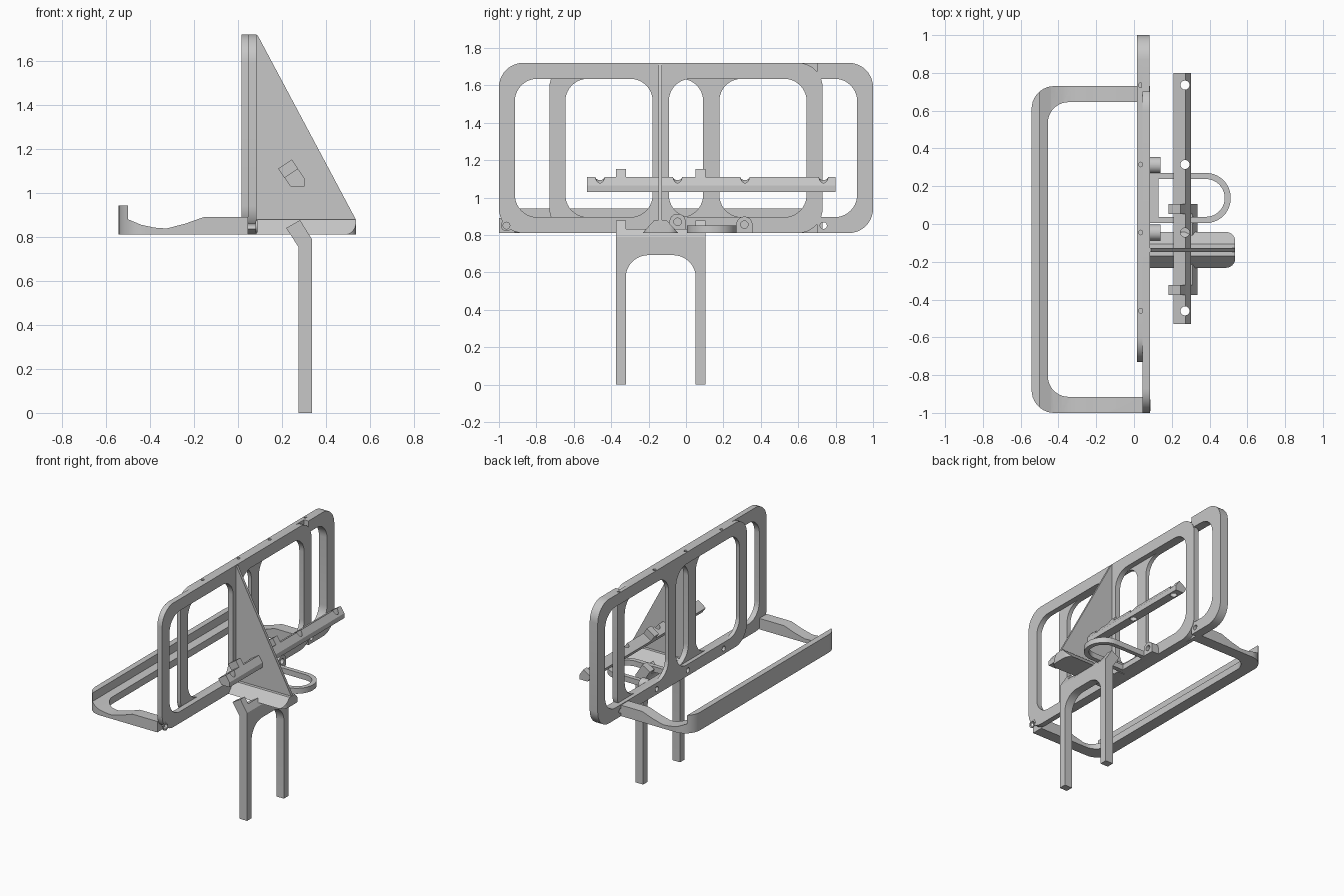
import bpy, bmesh, math
from mathutils import Vector

cube = bpy.data.objects.get("Cube")
if cube:
    bpy.data.objects.remove(cube, do_unlink=True)

COLOUR = (0.57, 0.57, 0.57, 1)
grey = bpy.data.materials.new("plain grey")
grey.use_nodes = True
grey.diffuse_color = COLOUR
grey.node_tree.nodes["Principled BSDF"].inputs["Base Color"].default_value = COLOUR


def fillet(corners, steps=10):
    """Outline from (a, b, radius) corners, each rounded by its radius."""
    out = []
    for i, (a, b, r) in enumerate(corners):
        p = Vector((a, b, 0))
        if r == 0:
            out.append((a, b))
            continue
        d1 = (Vector((*corners[i - 1][:2], 0)) - p).normalized()
        d2 = (Vector((*corners[(i + 1) % len(corners)][:2], 0)) - p).normalized()
        half = d1.angle(d2) / 2
        centre = p + (d1 + d2).normalized() * r / math.sin(half)
        reach = r / math.tan(half)
        v1 = (p + d1 * reach - centre).normalized()
        v2 = (p + d2 * reach - centre).normalized()
        for k in range(steps + 1):
            q = centre + v1.slerp(v2, k / steps).normalized() * r
            out.append((q.x, q.y))
    return out


def rect(a0, a1, b0, b1, r):
    return fillet([(a0, b0, r), (a1, b0, r), (a1, b1, r), (a0, b1, r)])


def prism(name, outline, axis, lo, hi):
    """Extrude an outline along X (y,z), Y (x,z) or Z (x,y)."""
    place = {"X": lambda a, b, c: (c, a, b),
             "Y": lambda a, b, c: (a, c, b),
             "Z": lambda a, b, c: (a, b, c)}[axis]
    bm = bmesh.new()
    low = [bm.verts.new(place(a, b, lo)) for a, b in outline]
    high = [bm.verts.new(place(a, b, hi)) for a, b in outline]
    bm.faces.new(low)
    bm.faces.new(high)
    n = len(outline)
    for i in range(n):
        j = (i + 1) % n
        bm.faces.new((low[i], low[j], high[j], high[i]))
    bmesh.ops.recalc_face_normals(bm, faces=bm.faces)
    mesh = bpy.data.meshes.new(name)
    bm.to_mesh(mesh)
    bm.free()
    mesh.materials.append(grey)
    ob = bpy.data.objects.new(name, mesh)
    bpy.context.collection.objects.link(ob)
    return ob


def circle(a, b, r, n=24):
    return [(a + r * math.cos(2 * math.pi * i / n), b + r * math.sin(2 * math.pi * i / n)) for i in range(n)]


def select(ob):
    bpy.ops.object.select_all(action="DESELECT")
    ob.select_set(True)
    bpy.context.view_layer.objects.active = ob


def combine(ob, tool, operation="DIFFERENCE"):
    select(ob)
    mod = ob.modifiers.new("shape", "BOOLEAN")
    mod.operation, mod.object, mod.solver = operation, tool, "EXACT"
    bpy.ops.object.modifier_apply(modifier=mod.name)
    bpy.data.objects.remove(tool, do_unlink=True)


BOTTOM, TOP = 0.81, 1.72
BOLTS = (0.735, 0.315, -0.045, -0.46)


# Two overlapping frames, each with two rounded windows
def frame(name, y0, y1, x0, x1, holes):
    ob = prism(name, rect(y0, y1, BOTTOM, TOP, 0.13), "X", x0, x1)
    mid = (y0 + y1) / 2
    for a, b in ((y0 + 0.085, mid - 0.043), (mid + 0.043, y1 - 0.085)):
        combine(ob, prism("cutter", rect(a, b, 0.895, 1.635, 0.12), "X", -0.5, 0.5))
    for y in holes:
        combine(ob, prism("cutter", circle(y, 0.85, 0.018), "X", -0.5, 0.5))
    return ob


rear_frame = frame("rear_frame", -0.73, 1, 0.016, 0.0455, BOLTS)
frame("front_frame", -1, 0.73, 0.0455, 0.085, BOLTS[:3] + (-0.96,))
for y in BOLTS:
    combine(rear_frame, prism("cutter", circle(0.036, y, 0.012), "Z", 1.66, 1.8))

# Thick outer end of the rear frame
end = prism("rear_frame_end", fillet([(0.7, BOTTOM, 0), (1, BOTTOM, 0.13), (1, TOP, 0.13), (0.7, TOP, 0)]),
            "X", 0.04, 0.081)
combine(end, prism("cutter", fillet([(0.6, 0.895, 0), (0.915, 0.895, 0.12), (0.915, 1.635, 0.12), (0.6, 1.635, 0)]),
                   "X", -0.5, 0.5))
combine(end, prism("cutter", circle(0.735, 0.85, 0.018), "X", -0.5, 0.5))

# Tray rim: side profile trimmed to a rounded U in plan
tray = prism("tray_rim", [(0.0455, BOTTOM), (0.0455, 0.89), (-0.155, 0.89), (-0.24, 0.86), (-0.325, 0.838),
                          (-0.38, 0.842), (-0.44, 0.855), (-0.5, 0.88), (-0.5, 0.942), (-0.542, 0.942),
                          (-0.542, BOTTOM)], "Y", -1, 0.73)
combine(tray, prism("cutter", fillet([(-0.542, -1, 0.12), (0.2, -1, 0), (0.2, 0.73, 0), (-0.542, 0.73, 0.12)]),
                    "Z", 0.7, 1.1), "INTERSECT")
combine(tray, prism("cutter", fillet([(-0.456, -0.915, 0.11), (0.2, -0.915, 0), (0.2, 0.645, 0),
                                      (-0.456, 0.645, 0.11)]), "Z", 0.7, 1.1))

# Triangular gusset on a chamfered foot
prism("gusset", [(0.085, 0.85), (0.085, 1.715), (0.09, 1.715), (0.535, 0.88), (0.535, 0.85)], "Y", -0.147, -0.127)
foot = prism("gusset_foot", [(-0.232, BOTTOM), (-0.042, BOTTOM), (-0.105, 0.88), (-0.169, 0.88)], "X", 0.085, 0.536)
combine(foot, prism("cutter", fillet([(0, -0.232, 0), (0.536, -0.232, 0.05), (0.536, -0.042, 0.05), (0, -0.042, 0)]),
                    "Z", 0.7, 1), "INTERSECT")

# Long rail with drilled ridge and two tabs
rail = prism("rail", [(0.21, 1.07), (0.272, 1.11), (0.303, 1.065), (0.303, 1.03), (0.238, 1.03)], "Y", -0.53, 0.8)
for y in BOLTS:
    combine(rail, prism("cutter", circle(0.27, y, 0.024), "Z", 0.9, 1.3))
TABS = ((-0.375, -0.322), (0.052, 0.105))
for y0, y1 in TABS:
    prism("rail_tab", [(0.182, 1.11), (0.245, 1.152), (0.272, 1.11), (0.21, 1.07)], "Y", y0, y1)

# Two-legged bent fork with prongs
fork = prism("fork", [(0.274, 0), (0.336, 0), (0.336, 0.79), (0.309, 0.832), (0.247, 0.797), (0.274, 0.755)],
             "Y", -0.375, 0.105)
combine(fork, prism("cutter", fillet([(-0.322, -0.2, 0), (0.052, -0.2, 0), (0.052, 0.692, 0.12),
                                      (-0.322, 0.692, 0.12)]), "X", 0, 0.6))
for y0, y1 in TABS:
    prism("fork_prong", [(0.309, 0.832), (0.282, 0.876), (0.219, 0.84), (0.247, 0.797)], "Y", y0, y1)

# Rounded loop beside the gusset
loop = prism("loop", fillet([(0.085, 0.005, 0), (0.512, 0.005, 0.13), (0.512, 0.27, 0.13), (0.085, 0.27, 0)]),
             "Z", BOTTOM, 0.85)
combine(loop, prism("cutter", fillet([(0.13, 0.038, 0), (0.48, 0.038, 0.099), (0.48, 0.238, 0.099), (0.13, 0.238, 0)]),
                    "Z", 0.7, 1))

# Bolt bosses with bored centres
for y, z in ((-0.045, 0.87), (0.312, 0.855)):
    boss = prism("bolt_boss", fillet([(y - 0.043, BOTTOM, 0), (y + 0.043, BOTTOM, 0),
                                      (y + 0.043, z + 0.043, 0.042), (y - 0.043, z + 0.043, 0.042)]),
                 "X", 0.085, 0.14)
    combine(boss, prism("cutter", circle(y, z, 0.02), "X", 0.1, 0.3))

# Corner bolt washer
washer = prism("corner_washer", circle(-0.96, 0.85, 0.03), "X", 0.08, 0.088)
combine(washer, prism("cutter", circle(-0.96, 0.85, 0.018), "X", 0, 0.3))

for ob in list(bpy.context.scene.objects):
    if ob.type == "MESH" and grey.name in ob.data.materials:
        select(ob)
        bpy.ops.object.shade_smooth_by_angle(angle=math.radians(30))
